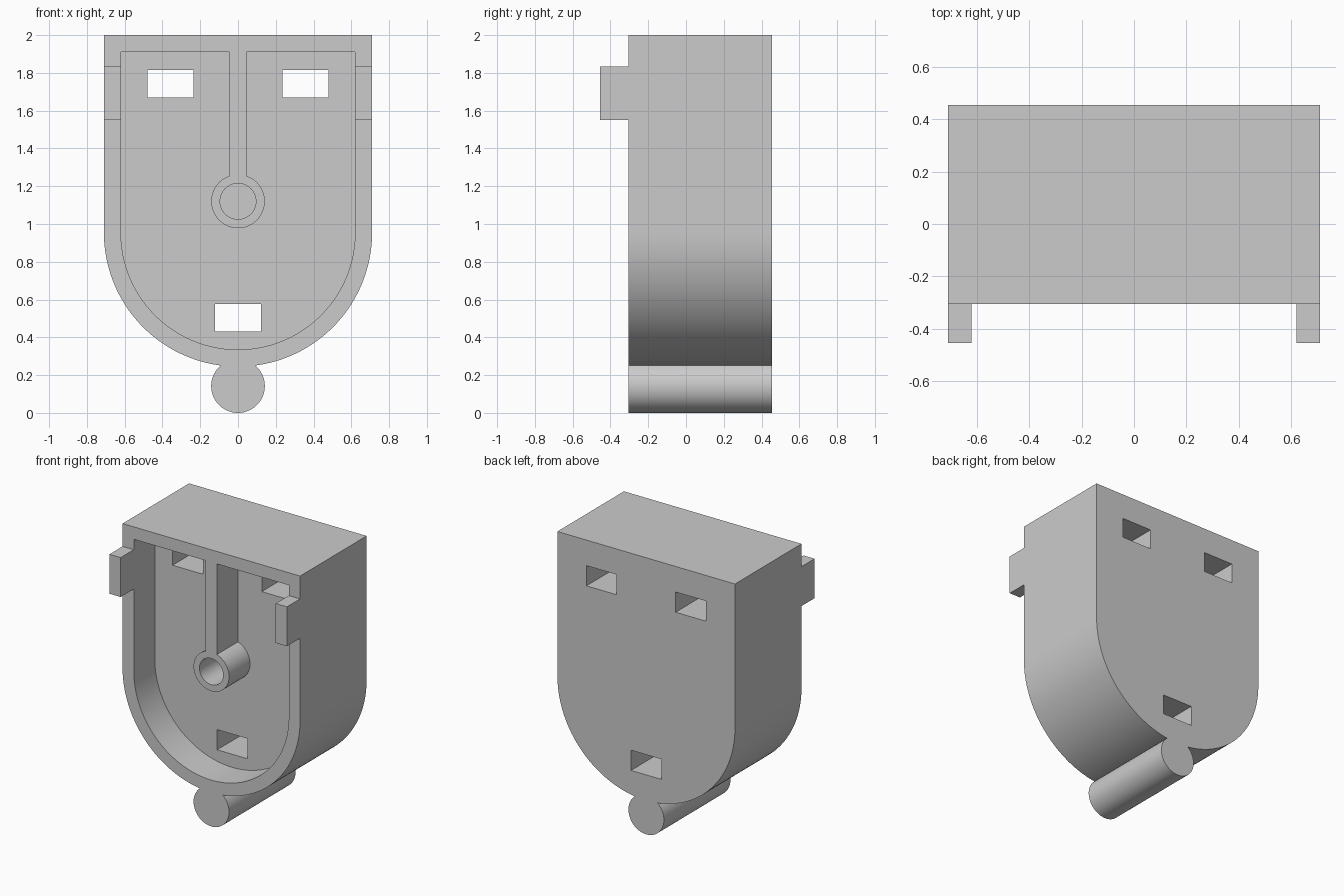
import bpy
import bmesh
from math import sin, cos, asin, acos, pi, radians

FRONT, BACK, FLOOR = -0.305, 0.455, -0.065
ARC_Z, TOP = 0.955, 2.0        # centre height of the rounded end, top of housing
OUTER, INNER = 0.71, 0.62      # outside and inside radius
BOSS_Z, BOSS_R, HOLE_R = 1.12, 0.142, 0.095
RIB = 0.045                    # half width of the rib

cube = bpy.data.objects.get("Cube")
if cube:
    bpy.data.objects.remove(cube, do_unlink=True)

grey = bpy.data.materials.new("plain grey")
grey.use_nodes = True
grey.diffuse_color = (0.6, 0.6, 0.6, 1)
grey.node_tree.nodes["Principled BSDF"].inputs["Base Color"].default_value = (0.6, 0.6, 0.6, 1)


def arc(z, r, start, end, steps):
    """Points on a circle around (0, z), in the x-z plane."""
    angles = [start + (end - start) * i / steps for i in range(steps + 1)]
    return [(r * cos(a), z + r * sin(a)) for a in angles]


def prism(name, outline, y0, y1):
    """Extrude an x-z outline from y0 to y1."""
    bm = bmesh.new()
    face = bm.faces.new([bm.verts.new((x, y0, z)) for x, z in outline])
    moved = bmesh.ops.extrude_face_region(bm, geom=[face])["geom"]
    bmesh.ops.translate(bm, vec=(0, y1 - y0, 0),
                        verts=[v for v in moved if isinstance(v, bmesh.types.BMVert)])
    bmesh.ops.recalc_face_normals(bm, faces=bm.faces)
    mesh = bpy.data.meshes.new(name)
    bm.to_mesh(mesh)
    bm.free()
    mesh.materials.append(grey)
    obj = bpy.data.objects.new(name, mesh)
    bpy.context.collection.objects.link(obj)
    return obj


def box(name, x0, x1, z0, z1, y0, y1):
    return prism(name, [(x0, z0), (x1, z0), (x1, z1), (x0, z1)], y0, y1)


def activate(obj):
    bpy.ops.object.select_all(action='DESELECT')
    obj.select_set(True)
    bpy.context.view_layer.objects.active = obj


def cut(obj, cutter):
    mod = obj.modifiers.new("cut", 'BOOLEAN')
    mod.operation, mod.solver, mod.object = 'DIFFERENCE', 'EXACT', cutter
    activate(obj)
    bpy.ops.object.modifier_apply(modifier=mod.name)
    bpy.data.objects.remove(cutter, do_unlink=True)


# Housing outline: rounded shield with a round pin at the bottom
PIN_R = 0.142
gap = ARC_Z - PIN_R
meet = acos((OUTER**2 + gap**2 - PIN_R**2) / (2 * OUTER * gap))
pin_a = acos((PIN_R**2 + gap**2 - OUTER**2) / (2 * PIN_R * gap))
outline = [(-OUTER, TOP)]
outline += arc(ARC_Z, OUTER, pi, 1.5 * pi - meet, 40)
outline += arc(PIN_R, PIN_R, pi / 2 + pin_a, 2.5 * pi - pin_a, 48)[1:-1]
outline += arc(ARC_Z, OUTER, -pi / 2 + meet, 0, 40)
outline += [(OUTER, TOP)]
housing = prism("housing", outline, FRONT, BACK)

# Front cavity, leaving the hanging rib and the round boss standing
CEILING = 1.91
a = asin(RIB / BOSS_R)
cavity = [(-INNER, CEILING)] + arc(ARC_Z, INNER, pi, 2 * pi, 80) + [(INNER, CEILING)]
cavity += [(RIB, CEILING)] + arc(BOSS_Z, BOSS_R, pi / 2 - a, a - 1.5 * pi, 48)
cavity += [(-RIB, CEILING)]
cut(housing, prism("cavity_cutter", cavity, FRONT - 0.1, FLOOR))

# Bore in the boss
bore = arc(BOSS_Z, HOLE_R, 0, 2 * pi, 48)[:-1]
cut(housing, prism("bore_cutter", bore, FRONT - 0.1, FLOOR))

# Three rectangular slots through the back wall
for x, z in ((-0.357, 1.742), (0.357, 1.742), (0, 0.503)):
    cut(housing, box("slot_cutter", x - 0.121, x + 0.121, z - 0.073, z + 0.073,
                     FRONT - 0.1, BACK + 0.1))

activate(housing)
bpy.ops.object.shade_smooth_by_angle(angle=radians(30))

# Front clips on both sides of the rim
for name, x0, x1 in (("left_clip", INNER, OUTER), ("right_clip", -OUTER, -INNER)):
    box(name, x0, x1, 1.55, 1.835, -0.455, FRONT)
